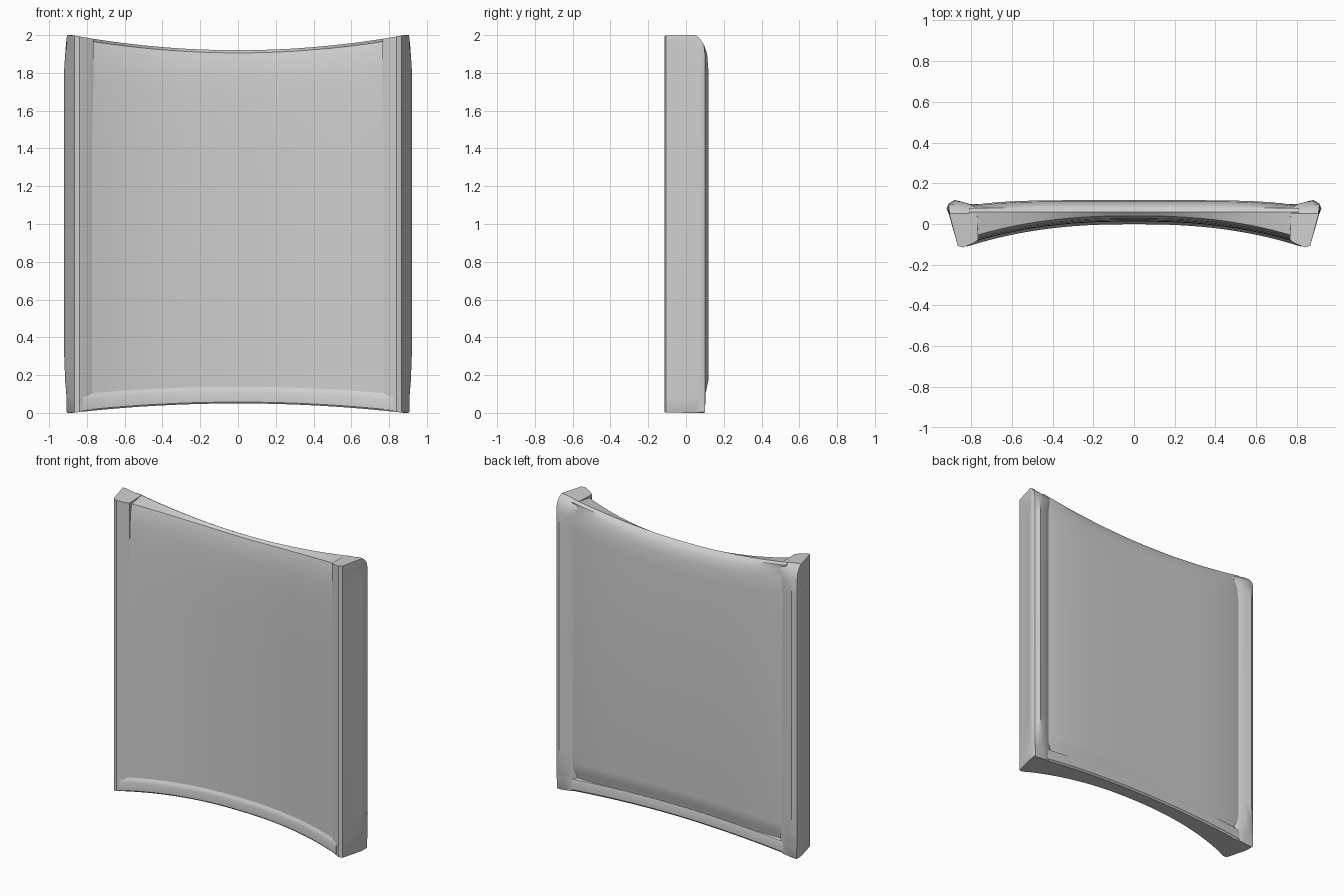
import bpy, bmesh

if "Cube" in bpy.data.objects:
    bpy.data.objects.remove(bpy.data.objects["Cube"])

mat = bpy.data.materials.new("light grey")
mat.diffuse_color = (0.62, 0.62, 0.62, 1)
mat.use_nodes = True
mat.node_tree.nodes["Principled BSDF"].inputs["Base Color"].default_value = mat.diffuse_color


def arch(x, z):
    """Bow the top edge down and the bottom edge up towards the middle."""
    t = z / 2
    return z + (0.05 * (1 - t) - 0.08 * t) * (1 - min(1, (x / 0.88) ** 2))


def front(x):
    return -0.11 * abs(x / 0.82) ** 2.4


def loft(name, rings):
    """Skin a list of closed rings and cap both ends."""
    bm = bmesh.new()
    rows = [[bm.verts.new((x, y, arch(x, z))) for x, y, z in r] for r in rings]
    n = len(rows[0])
    for a, b in zip(rows, rows[1:]):
        for i in range(n):
            j = (i + 1) % n
            bm.faces.new((a[i], a[j], b[j], b[i]))
    bm.faces.new(rows[0])
    bm.faces.new(rows[-1])
    bmesh.ops.recalc_face_normals(bm, faces=bm.faces[:])
    me = bpy.data.meshes.new(name)
    bm.to_mesh(me)
    bm.free()
    me.materials.append(mat)
    ob = bpy.data.objects.new(name, me)
    bpy.context.collection.objects.link(ob)
    bpy.context.view_layer.objects.active = ob
    ob.select_set(True)
    bpy.ops.object.shade_smooth_by_angle(angle=0.6)
    ob.select_set(False)
    return ob


# Curved panel: hollow front, almost flat padded back, rounded top edge
def panel_ring(x):
    f = front(x) + 0.012
    b = 0.117 - 0.025 * abs(x / 0.8) ** 5
    return [(x, y, z) for y, z in (
        (f, 0.06), (f, 0.6), (f, 1.4), (f + 0.002, 1.7), (f + 0.008, 1.85),
        (f + 0.016, 1.94), (f + 0.028, 1.985), (0.058, 2.0), (0.078, 1.988),
        (b - 0.02, 1.96), (b - 0.006, 1.9), (b, 1.8), (b, 0.2),
        (b - 0.004, 0.14), (b - 0.018, 0.105), (b - 0.022, 0.06))]


N = 40
loft("panel", [panel_ring(-0.81 + 1.62 * i / N) for i in range(N + 1)])


# Bottom rail following the same curve
def rail_ring(x):
    f = front(x)
    b = 0.103 - 0.006 * abs(x / 0.8) ** 4
    return [(x, y, z) for y, z in (
        (f + 0.006, 0.0), (f, 0.008), (f - 0.001, 0.065), (f + 0.004, 0.08),
        (f + 0.014, 0.098), (b - 0.02, 0.09), (b - 0.004, 0.082),
        (b, 0.07), (b, 0.012), (b - 0.01, 0.0))]


loft("bottom_rail", [rail_ring(-0.82 + 1.64 * i / N) for i in range(N + 1)])

# Side posts: slanted outer face, back edge rounded off at the top
section = [(.765, -.078), (.79, -.095), (.84, -.115), (.865, -.107), (.908, .045),
           (.92, .075), (.91, .1), (.88, .118), (.84, .108), (.80, .097), (.77, .08)]
levels = [(0, .097, .903), (.005, .1, .907), (.085, .1, .908), (.1, .103, .909),
          (.17, .12, .915), (.3, .12, .92), (1.82, .12, .92), (1.9, .112, .915),
          (1.95, .095, .911), (1.98, .075, .908), (2.0, .052, .905)]
for name, s in (("left_post", -1), ("right_post", 1)):
    loft(name, [[(s * min(x, xm), min(y, ym), z) for x, y in section]
                for z, ym, xm in levels])
